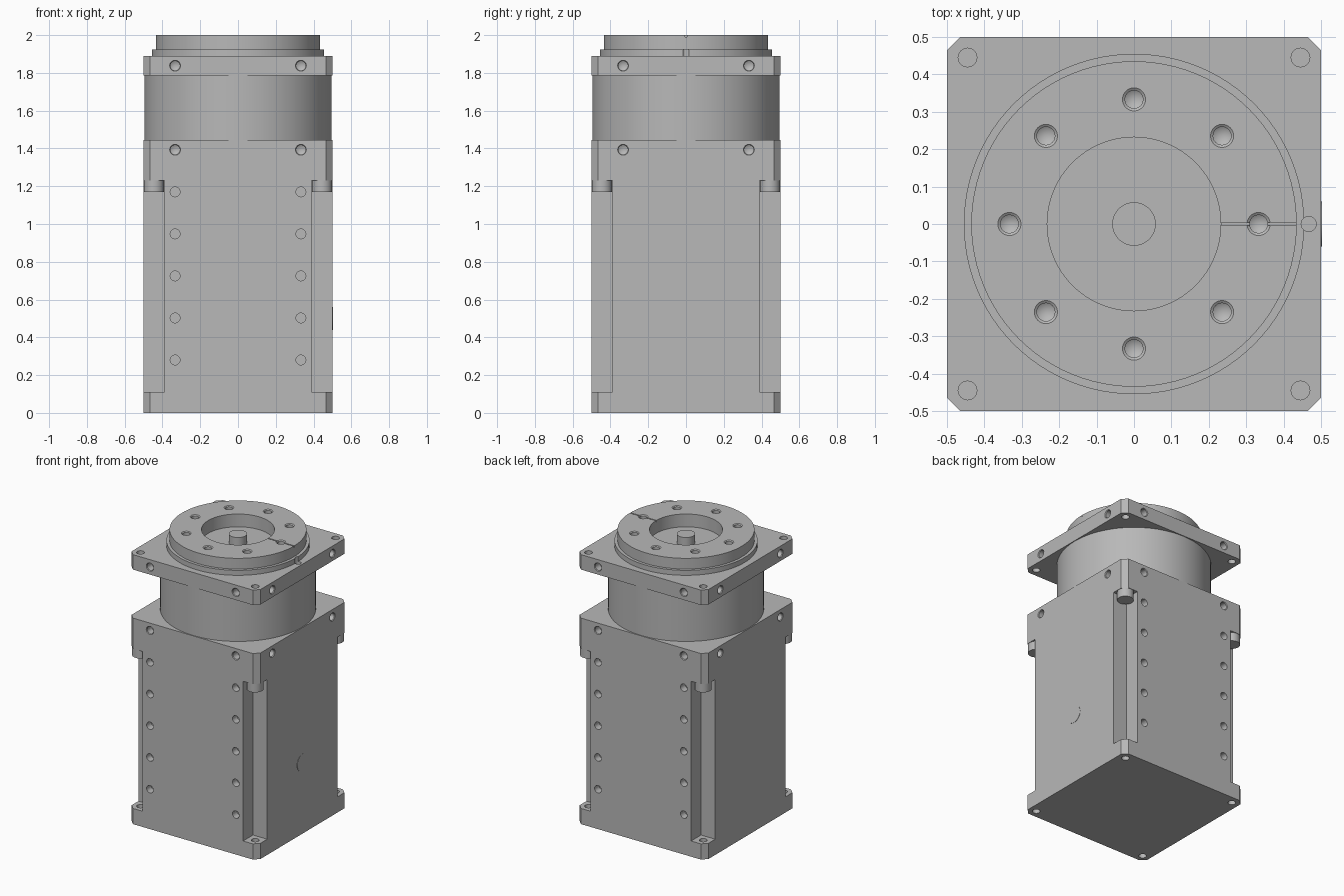
import bpy, bmesh
from math import pi, radians
from mathutils import Matrix, Vector

default = bpy.data.objects.get("Cube")
if default:
    bpy.data.objects.remove(default, do_unlink=True)

grey = bpy.data.materials.new("machined_grey")
grey.use_nodes = True
grey.diffuse_color = (0.48, 0.48, 0.48, 1)
grey.node_tree.nodes["Principled BSDF"].inputs["Base Color"].default_value = (0.48, 0.48, 0.48, 1)

CORNERS = [(sx, sy) for sx in (-1, 1) for sy in (-1, 1)]
BOLT = 0.445      # corner bolt offset
PITCH = 0.333     # side hole offset and face bolt circle radius


def lathe(bm, profile, matrix=Matrix(), steps=24):
    """Spin an (r, z) profile around z, then place it."""
    part = bmesh.new()
    verts = [part.verts.new((r, 0, z)) for r, z in profile]
    edges = [part.edges.new(pair) for pair in zip(verts, verts[1:])]
    bmesh.ops.spin(part, geom=verts + edges, cent=(0, 0, 0), axis=(0, 0, 1),
                   angle=2 * pi, steps=steps)
    bmesh.ops.remove_doubles(part, verts=part.verts[:], dist=1e-5)
    bmesh.ops.recalc_face_normals(part, faces=part.faces[:])
    part.transform(matrix)
    temp = bpy.data.meshes.new("temp")
    part.to_mesh(temp)
    part.free()
    bm.from_mesh(temp)
    bpy.data.meshes.remove(temp)


def cylinder(bm, r, z0, z1, x=0, y=0, steps=24):
    lathe(bm, [(0, z0), (r, z0), (r, z1), (0, z1)], Matrix.Translation((x, y, 0)), steps)


def box(bm, low, high):
    low, high = Vector(low), Vector(high)
    bmesh.ops.create_cube(bm, size=1, matrix=Matrix.Translation((low + high) / 2)
                          @ Matrix.Diagonal((high - low).to_4d()))


def chamfered_block(bm, z0, z1):
    box(bm, (-0.5, -0.5, z0), (0.5, 0.5, z1))
    upright = [e for e in bm.edges if abs(e.verts[0].co.z - e.verts[1].co.z) > 0.01]
    bmesh.ops.bevel(bm, geom=upright, offset=0.035, segments=1, affect='EDGES')


def drill(bm, matrix, depth, r=0.025, rim=0.029):
    """Hole with a conical bottom and a small countersink, opening along +z."""
    lathe(bm, [(0, -depth), (r, 0.015 - depth), (r, -0.005), (rim, 0), (rim, 0.02), (0, 0.02)], matrix)


def side_matrix(turn, across, z):
    return (Matrix.Rotation(turn, 4, 'Z') @ Matrix.Translation((across, -0.5, z))
            @ Matrix.Rotation(radians(90), 4, 'X'))


def side_drills(bm, z):
    for quarter in range(4):
        for s in (-1, 1):
            drill(bm, side_matrix(quarter * pi / 2, s * PITCH, z), 0.07)


def make(name, build):
    bm = bmesh.new()
    build(bm)
    mesh = bpy.data.meshes.new(name)
    bm.to_mesh(mesh)
    bm.free()
    mesh.materials.append(grey)
    obj = bpy.data.objects.new(name, mesh)
    bpy.context.collection.objects.link(obj)
    return obj


def activate(obj):
    bpy.ops.object.select_all(action='DESELECT')
    obj.select_set(True)
    bpy.context.view_layer.objects.active = obj


def cut(obj, build):
    cutter = make("cutter", build)
    cutter.hide_render = True
    mod = obj.modifiers.new("cut", 'BOOLEAN')
    mod.operation, mod.solver, mod.object = 'DIFFERENCE', 'EXACT', cutter
    activate(obj)
    bpy.ops.object.modifier_apply(modifier=mod.name)
    bpy.data.objects.remove(cutter, do_unlink=True)


# Main housing with corner channels
def corner_channels(bm):
    for sx, sy in CORNERS:
        a, b = sorted((sx * 0.39, sx * 0.6)), sorted((sy * 0.39, sy * 0.6))
        box(bm, (a[0], b[0], 0.11), (a[1], b[1], 1.23))


def housing_holes(bm):
    side_drills(bm, 1.393)
    for turn in (0, pi):                      # front and back rows
        for row in range(5):
            for s in (-1, 1):
                lathe(bm, [(0, -0.05), (0.026, -0.05), (0.026, 0.02), (0, 0.02)],
                      side_matrix(turn, s * PITCH, 0.28 + row * 0.2225))
    for sx, sy in CORNERS:                    # mounting holes in the feet
        cylinder(bm, 0.025, -0.02, 0.15, sx * BOLT, sy * BOLT)


housing = make("housing", lambda bm: chamfered_block(bm, 0, 1.445))
cut(housing, corner_channels)
cut(housing, housing_holes)


# Bolt heads under the upper corners
def heads(bm):
    for sx, sy in CORNERS:
        cylinder(bm, 0.053, 1.17, 1.235, sx * BOLT, sy * BOLT)


bolt_heads = make("bolt_heads", heads)

# Shallow round plug on one side
plug = make("side_plug", lambda bm: lathe(
    bm, [(0, -0.01), (0.06, -0.01), (0.06, 0.002), (0, 0.002)], side_matrix(pi / 2, 0, 0.5)))

# Round neck
neck = make("neck", lambda bm: cylinder(bm, 0.495, 1.44, 1.79, steps=96))


# Square mounting flange
def pin_hole(bm):
    cylinder(bm, 0.02, 1.86, 1.94, 0.467)


def flange_holes(bm):
    side_drills(bm, 1.838)
    pin_hole(bm)
    for sx, sy in CORNERS:
        cylinder(bm, 0.025, 1.7, 1.95, sx * BOLT, sy * BOLT)


flange = make("flange", lambda bm: chamfered_block(bm, 1.785, 1.89))
cut(flange, flange_holes)


# Output disc with stepped rim, centre pocket and boss
def disc_holes(bm):
    for i in range(8):
        drill(bm, Matrix.Rotation(i * pi / 4, 4, 'Z') @ Matrix.Translation((PITCH, 0, 2)),
              0.09, 0.024, 0.031)


disc = make("output_disc", lambda bm: lathe(bm, [
    (0, 1.88), (0.455, 1.88), (0.455, 1.925), (0.435, 1.925), (0.435, 2), (0.232, 2),
    (0.232, 1.91), (0.058, 1.91), (0.058, 1.97), (0, 1.97)], steps=96))
cut(disc, pin_hole)
cut(disc, disc_holes)
cut(disc, lambda bm: box(bm, (0.2, -0.004, 1.99), (0.45, 0.004, 2.02)))   # index groove

for part in (housing, bolt_heads, plug, neck, flange, disc):
    activate(part)
    bpy.ops.object.shade_smooth_by_angle(angle=radians(30))
